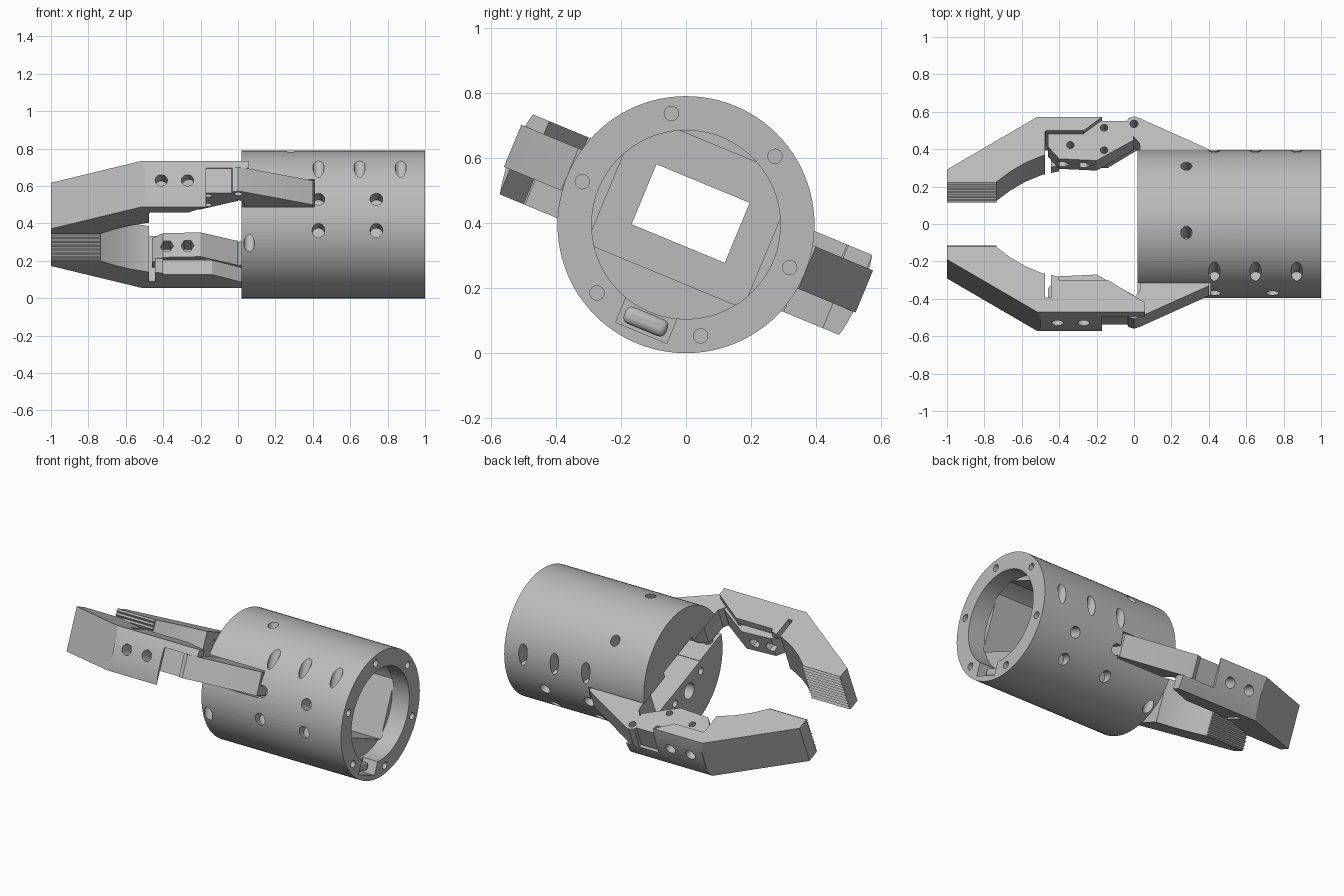
import bpy, bmesh, math
from mathutils import Matrix

if "Cube" in bpy.data.objects:
    bpy.data.objects.remove(bpy.data.objects["Cube"], do_unlink=True)

grey = bpy.data.materials.new("machined_grey")
grey.use_nodes = True
grey.diffuse_color = (0.5, 0.5, 0.5, 1)
grey.node_tree.nodes["Principled BSDF"].inputs["Base Color"].default_value = (0.5, 0.5, 0.5, 1)

# Local frame: x along the body, u across the jaws, v through the jaw thickness
MAP = {"x": lambda p, d: (d, p[0], p[1]),
       "u": lambda p, d: (p[0], d, p[1]),
       "v": lambda p, d: (p[0], p[1], d)}
parts = []


def prism(name, pts, a, b, axis="v"):
    """Extrude an outline along one local axis from a to b."""
    bm = bmesh.new()
    low = [bm.verts.new(MAP[axis](p, a)) for p in pts]
    high = [bm.verts.new(MAP[axis](p, b)) for p in pts]
    bm.faces.new(low)
    bm.faces.new(high)
    n = len(pts)
    for i in range(n):
        j = (i + 1) % n
        bm.faces.new((low[i], low[j], high[j], high[i]))
    bmesh.ops.recalc_face_normals(bm, faces=bm.faces)
    me = bpy.data.meshes.new(name)
    bm.to_mesh(me)
    bm.free()
    ob = bpy.data.objects.new(name, me)
    bpy.context.collection.objects.link(ob)
    me.materials.append(grey)
    return ob


def rect(p0, p1, q0, q1):
    return [(p0, q0), (p1, q0), (p1, q1), (p0, q1)]


def circle(p, q, r, n=20):
    return [(p + r * math.cos(math.tau * i / n), q + r * math.sin(math.tau * i / n)) for i in range(n)]


def box(x0, x1, u0, u1, v0, v1):
    return prism("cutter", rect(x0, x1, u0, u1), v0, v1)


def hole(p, q, r, a, b, axis, n=20):
    return prism("cutter", circle(p, q, r, n), a, b, axis)


def combine(target, tools, operation="DIFFERENCE"):
    """Apply booleans in turn and delete the cutters."""
    bpy.context.view_layer.objects.active = target
    for tool in tools:
        mod = target.modifiers.new("cut", "BOOLEAN")
        mod.object, mod.operation, mod.solver = tool, operation, "EXACT"
        bpy.ops.object.modifier_apply(modifier=mod.name)
        bpy.data.objects.remove(tool, do_unlink=True)
    return target


def flip(pts, side):
    return [(x, side * u) for x, u in pts]


# Body: cylinder with rear bore, motor bay, window and cross slot
R = 0.395
body = prism("body", circle(0, 0, R, 96), 0.02, 1.0, "x")
tools = [hole(0, 0, 0.29, 0.88, 1.1, "x", 96),
         combine(hole(0, 0, 0.32, 0.45, 0.89, "x", 64),
                 [box(0.4, 0.95, -0.26, 0.26, -0.17, 0.26)], "INTERSECT"),
         box(-0.1, 0.5, -0.155, 0.155, -0.063, 0.137),
         box(-0.1, 0.41, -0.6, 0.6, -0.06, 0.1),
         box(0.9, 1.1, -0.085, 0.085, -0.36, -0.2)]
# Ring screw holes
for i in range(6):
    a = math.radians(60 * i)
    tools.append(hole(0.345 * math.cos(a), 0.345 * math.sin(a), 0.022, 0.92, 1.1, "x"))
# Holes on both flanks
for s in (-1, 1):
    for x in (0.43, 0.65, 0.87):
        tools.append(hole(x, s * 0.348, 0.03, 0.1, 0.5, "v"))
    for x in (0.43, 0.74):
        for v in (-0.017, -0.18):
            tools.append(hole(x, v, 0.034, s * 0.3, s * 0.5, "u"))
    tools.append(hole(0.28, s * 0.192, 0.03, 0.2, 0.5, "v"))
    tools.append(hole(0.06, s * 0.312, 0.028, -0.5, 0, "v"))
    tools.append(hole(s * 0.14, -0.13, 0.022, -0.1, 0.15, "x"))
tools.append(hole(0, -0.16, 0.05, -0.1, 0.2, "x"))
parts.append(combine(body, tools))

# Key tab in the rear notch
tab = prism("key_tab", rect(-0.07, 0.07, -0.35, -0.295), 0.88, 0.96, "x")
bev = tab.modifiers.new("round", "BEVEL")
bev.width = 0.02
bev.segments = 3
parts.append(tab)

# Outlines in the x-u plane
FINGER = [(-1, 0.185), (-0.74, 0.185), (-0.66, 0.25), (-0.58, 0.30), (-0.49, 0.34), (-0.4, 0.36),
          (-0.4, 0.38), (-0.14, 0.38), (0.06, 0.51), (0.06, 0.62), (-0.56, 0.62), (-0.5, 0.575), (-1, 0.26)]
FINGER[10] = (-0.5, 0.62)
POCKET = [(-0.17, 0.565), (-0.27, 0.485), (-0.47, 0.485), (-0.47, 0.2), (0.2, 0.2), (0.2, 0.7), (-0.17, 0.7)]
TONGUE = [(-0.46, 0.41), (-0.4, 0.34), (-0.2, 0.33), (0.0, 0.45), (-0.03, 0.56), (-0.2, 0.56), (-0.3, 0.49), (-0.46, 0.49)]
LINK = [(-0.04, 0.55), (-0.03, 0.575), (0.0, 0.585), (0.03, 0.575), (0.4, 0.395), (0.4, 0.30), (0.1, 0.27),
        (0.04, 0.29), (0.03, 0.43), (-0.03, 0.50)]
LOW, HIGH, HALF = -0.05, 0.09, 0.133

for s, side in ((-1, "right"), (1, "left")):
    # Finger, rounded on its outer face and pocketed on one side
    finger = prism(side + "_finger", flip(FINGER, s), -HALF, HALF)
    combine(finger, [hole(0, 0, 0.58, -1.1, 0.2, "x", 128)], "INTERSECT")
    span = (LOW, 0.2) if s > 0 else (-0.2, HIGH)
    cuts = [prism("cutter", flip(POCKET, s), *span),
            prism("cutter", flip(rect(-0.475, -0.445, 0.3, 0.48), s), -0.2, 0.2)]
    cuts += [hole(x, 0.015, 0.033, s * 0.4, s * 0.7, "u") for x in (-0.41, -0.27)]
    parts.append(combine(finger, cuts))

    # Tongue inside the pocket
    tongue = prism(side + "_tongue", flip(TONGUE, s), LOW, HIGH)
    cuts = [hole(x, s * u, 0.02, -0.2, 0.2, "v") for x, u in ((-0.34, 0.42), (-0.16, 0.52), (-0.16, 0.39))]
    cuts += [hole(x, 0.015, 0.035, s * 0.3, s * 0.46, "u", 6) for x in (-0.38, -0.27)]
    parts.append(combine(tongue, cuts))

    # Link from the finger down into the body slot
    link = prism(side + "_link", flip(LINK, s), LOW, HIGH)
    parts.append(combine(link, [hole(0, s * 0.543, 0.022, -0.2, 0.2, "v")]))

    # Ridged grip on the fingertip
    n = 12
    step = 2 * HALF / n
    zig = [(s * 0.188, -HALF)]
    for i in range(n):
        zig += [(s * 0.174, -HALF + (i + 0.5) * step), (s * 0.186, -HALF + (i + 1) * step)]
    zig.append((s * 0.195, HALF))
    zig.append((s * 0.195, -HALF))
    parts.append(prism(side + "_grip", zig, -1, -0.735, "x"))

# Roll the whole gripper about its axis and stand it on the ground
roll = Matrix.Translation((0, 0, R)) @ Matrix.Rotation(math.radians(-22.5), 4, "X")
bpy.ops.object.select_all(action="DESELECT")
for ob in parts:
    ob.data.transform(roll)
    ob.select_set(True)
bpy.context.view_layer.objects.active = body
bpy.ops.object.shade_smooth_by_angle(angle=math.radians(25))
